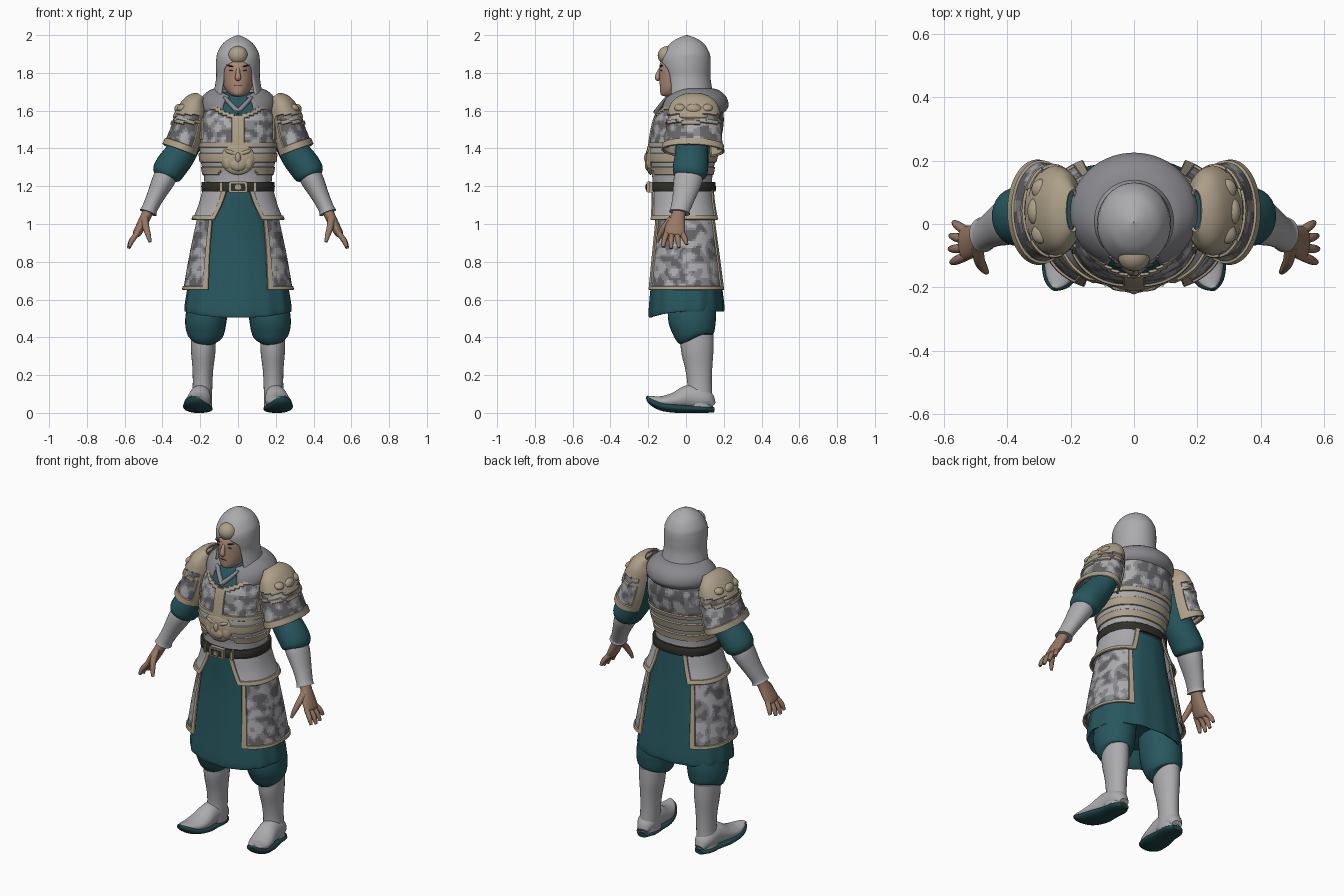
import bpy, bmesh, math
from mathutils import Vector, Matrix, noise

if "Cube" in bpy.data.objects:
    bpy.data.objects.remove(bpy.data.objects["Cube"])


def material(name, r, g, b):
    m = bpy.data.materials.new(name)
    m.use_nodes = True
    m.diffuse_color = (r, g, b, 1)
    m.node_tree.nodes["Principled BSDF"].inputs["Base Color"].default_value = (r, g, b, 1)
    return m


SILVER = material("light_silver", .41, .41, .43)
STEEL = material("steel_grey", .25, .25, .27)
DARK = material("dark_steel", .13, .13, .14)
TAN = material("tan_trim", .42, .35, .25)
TEAL = material("teal_cloth", .02, .095, .112)
SOLE = material("dark_teal", .014, .06, .066)
SKIN = material("skin", .31, .19, .13)
FACE = material("face_skin", .42, .26, .19)
LEATHER = material("dark_leather", .03, .028, .022)


def spline(rows, steps):
    """Catmull-Rom interpolation of number rows."""
    out = []
    for k in range(len(rows) - 1):
        p = [rows[max(0, min(len(rows) - 1, k + d))] for d in (-1, 0, 1, 2)]
        for s in range(steps):
            t = s / steps
            out.append([(2 * b + (c - a) * t + (2 * a - 5 * b + 4 * c - d) * t ** 2
                         + (3 * b - a - 3 * c + d) * t ** 3) / 2 for a, b, c, d in zip(*p)])
    return out + [list(rows[-1])]


def finish(name, bm, mats, thick=0, mirror=False):
    me = bpy.data.meshes.new(name)
    bm.to_mesh(me)
    bm.free()
    for m in mats:
        me.materials.append(m)
    me.shade_smooth()
    me.set_sharp_from_angle(angle=math.radians(50))
    ob = bpy.data.objects.new(name, me)
    bpy.context.collection.objects.link(ob)
    if thick:
        ob.modifiers.new("thickness", "SOLIDIFY").thickness = thick
    if mirror:
        ob.modifiers.new("mirror", "MIRROR").use_mirror_merge = False
    return ob


def build(name, rings, mat, closed=True, thick=0, mirror=False):
    """Skin a list of rings; mat is a material or a rule(u, v, centre); ruled tan faces are raised."""
    bm = bmesh.new()
    grid = [[bm.verts.new(p) for p in ring] for ring in rings]
    ni, nj = len(grid) - 1, len(grid[0]) - (0 if closed else 1)
    slots, raised = [], []
    for i in range(ni):
        for j in range(nj):
            k = (j + 1) % len(grid[0])
            f = bm.faces.new((grid[i][j], grid[i + 1][j], grid[i + 1][k], grid[i][k]))
            m = mat((i + .5) / ni, (j + .5) / nj, f.calc_center_median()) if callable(mat) else mat
            if m not in slots:
                slots.append(m)
            f.material_index = slots.index(m)
            if callable(mat) and m == TAN:
                raised.append(f)
    if closed and not thick:
        bm.faces.new(grid[0])
        bm.faces.new(grid[-1][::-1]).material_index = len(slots) - 1
    bm.normal_update()
    if raised:
        rim = bmesh.ops.inset_region(bm, faces=raised, thickness=.003, depth=.007, use_boundary=True)
        for f in rim["faces"]:
            f.material_index = slots.index(TAN)
    bmesh.ops.remove_doubles(bm, verts=bm.verts[:], dist=.00005)
    return finish(name, bm, slots, thick, mirror)


def shell(name, rows, mat, n=48, steps=6, drop=0, pleat=0, square=1, **kw):
    """Upright ovals (z, half width, front y, back y[, start angle, end angle]), top to bottom."""
    closed = len(rows[0]) == 4
    rings = []
    for i, (z, rx, yf, yb, *arc) in enumerate(spline(rows, steps)):
        a0, a1 = (max(0, arc[0]), min(360, arc[1])) if arc else (0, 360)
        ring = []
        for j in range(n if closed else n + 1):
            t = math.radians(a0 + (a1 - a0) * j / n)
            r = 1 + pleat * i / steps * math.sin(14 * t)
            s, c = (math.copysign(abs(w) ** square, w) for w in (math.sin(t), math.cos(t)))
            ring.append((rx * r * s, (yf + yb) / 2 - (yb - yf) / 2 * r * c, z - drop * max(0, c) ** 2))
        rings.append(ring)
    return build(name, rings, mat, closed, **kw)


def limb(name, rows, mat, axis=(0, 1, 0), n=20, steps=5, arc=None, mirror=True, **kw):
    """Ovals (x, y, z, radius along axis, radius across) following a path."""
    pts = spline(rows, steps)
    rings = []
    for i, (x, y, z, ra, rb) in enumerate(pts):
        tan = (Vector(pts[min(i + 1, len(pts) - 1)][:3]) - Vector(pts[max(i - 1, 0)][:3])).normalized()
        u = Vector(axis)
        u = (u - tan * u.dot(tan)).normalized()
        v = tan.cross(u)
        angles = [math.radians(-arc + 2 * arc * j / n) for j in range(n + 1)] if arc else \
                 [math.tau * j / n for j in range(n)]
        rings.append([Vector((x, y, z)) + u * ra * math.sin(a) + v * rb * math.cos(a) for a in angles])
    return build(name, rings, mat, not arc, mirror=mirror, **kw)


def blob(name, loc, size, mat, mirror=False, tilt=0):
    bm = bmesh.new()
    bmesh.ops.create_uvsphere(bm, u_segments=20, v_segments=12, radius=1,
                              matrix=Matrix.Translation(loc) @ Matrix.Rotation(tilt, 4, "Y") @ Matrix.Diagonal((*size, 1)))
    return finish(name, bm, [mat], mirror=mirror)


def box(name, loc, size, mat):
    bm = bmesh.new()
    bmesh.ops.create_cube(bm, size=1, matrix=Matrix.Translation(loc) @ Matrix.Diagonal((*size, 1)))
    bmesh.ops.bevel(bm, geom=bm.edges[:], offset=.004, segments=2, affect="EDGES")
    return finish(name, bm, [mat])


# Mottled scale armour and the panel colour rules
def mail(c):
    k = noise.noise(Vector(c) * 24)
    return DARK if k < -.15 else STEEL if k < .15 else SILVER


def panel(edge_u, edge_v, fill):
    return lambda u, v, c: TAN if u > 1 - edge_u or min(v, 1 - v) < edge_v else fill(c)


def torso_rule(u, v, c):
    x, y, z = abs(c.x), c.y, c.z
    neckline = 1.565 + .5 * x if y < 0 else 1.63
    if z > neckline:
        return TEAL
    if z > 1.405:
        edge = z > neckline - .03 or z < 1.43 or (x < .03 and y < 0) or (x > .185 and z > 1.45)
        return TAN if edge else mail(c)
    if y < 0 and z < 1.285 - 1.2 * max(0, x - .08):
        return SILVER
    return TAN if 1.255 < z < 1.305 or 1.33 < z < 1.38 else SILVER


# Robe, torso armour and belt
shell("robe", [(1.23, .165, -.165, .13), (1.0, .198, -.165, .15), (.75, .25, -.182, .18),
               (.555, .282, -.197, .202), (.55, .26, -.175, .18), (.62, .2, -.13, .13)],
      TEAL, n=96, pleat=.004, drop=.032, square=.88)
shell("torso_armour", [(1.70, .09, -.07, .11), (1.64, .16, -.12, .18), (1.56, .2, -.165, .2), (1.46, .205, -.188, .188),
                       (1.35, .2, -.198, .16), (1.26, .182, -.18, .14), (1.17, .175, -.175, .14)],
      torso_rule, n=96, steps=8, square=.88)
shell("belt", [(1.222, .188, -.188, .15), (1.218, .194, -.194, .156), (1.178, .194, -.196, .158), (1.172, .19, -.19, .152)],
      LEATHER, steps=2, square=.88)
box("buckle_frame", (0, -.196, 1.195), (.1, .026, .058), TAN)
box("buckle_inset", (0, -.207, 1.195), (.082, .012, .042), LEATHER)
box("buckle_stud", (0, -.212, 1.195), (.03, .012, .026), TAN)
for x in (-.09, .09):
    box("belt_loop", (x, -.18, 1.195), (.014, .034, .055), TAN)

# Chest medallion shaped as a beast mask
blob("medallion", (0, -.188, 1.345), (.09, .024, .085), TAN)
blob("mask_muzzle", (0, -.2, 1.315), (.045, .018, .035), TAN)
blob("mask_nose", (0, -.205, 1.35), (.016, .017, .03), TAN)
blob("mask_brows", (.035, -.2, 1.378), (.036, .013, .012), TAN, True, -.3)
blob("mask_cheeks", (.055, -.194, 1.325), (.022, .016, .035), TAN, True)

# Hip armour in two tiers
shell("lower_skirt_plates", [(1.04, .214, -.178, .168, 33, 147), (.85, .255, -.195, .192, 30, 150),
                             (.65, .29, -.212, .217, 27, 152)],
      panel(.08, .065, mail), n=60, steps=18, thick=.014, mirror=True, square=.8)
shell("upper_skirt_plates", [(1.18, .188, -.18, .15, 14, 160), (1.1, .21, -.186, .162, 20, 157),
                             (1.02, .242, -.2, .183, 27, 153)],
      panel(.19, .06, lambda c: SILVER), n=50, steps=10, thick=.012, mirror=True, square=.85)

# Cowl and neck
shell("cowl", [(1.72, .11, -.1, .13, 24, 336), (1.708, .15, -.12, .175, 24, 336), (1.67, .193, -.14, .215, 24, 336),
               (1.62, .2, -.152, .224, 24, 336), (1.585, .17, -.145, .19, 24, 336), (1.575, .11, -.09, .13, 24, 336)],
      STEEL, drop=.05, thick=.01)
shell("neck", [(1.72, .06, -.08, .06), (1.6, .065, -.085, .07)], SKIN)
shell("robe_collar", [(1.665, .08, -.09, .09), (1.63, .1, -.12, .1), (1.57, .12, -.16, .1)], TEAL)
limb("collar_lapels", [(.07, -.095, 1.67, .014, .01), (.04, -.125, 1.635, .014, .012), (-.005, -.162, 1.59, .012, .014)], STEEL)

# Head and helmet
shell("head", [(1.93, .04, -.08, .06), (1.89, .075, -.115, .09), (1.84, .086, -.14, .1), (1.78, .086, -.14, .09),
               (1.72, .072, -.138, .06), (1.685, .042, -.133, .0), (1.675, .015, -.11, -.06)], FACE)
limb("nose", [(0, -.132, 1.83, .006, .008), (0, -.147, 1.795, .012, .012), (0, -.15, 1.772, .014, .016),
              (0, -.14, 1.762, .006, .008)], FACE, mirror=False)
blob("eyebrows", (.038, -.13, 1.836), (.026, .008, .0035), LEATHER, True, -.25)
blob("eyes", (.034, -.131, 1.812), (.014, .005, .003), LEATHER, True)
blob("mouth", (0, -.138, 1.735), (.022, .003, .002), LEATHER)
shell("helmet", [(2.0, .002, .003, .007, 0, 360), (1.985, .04, -.04, .05, 0, 360), (1.955, .08, -.085, .095, 0, 360),
                 (1.91, .108, -.115, .122, 0, 360), (1.875, .115, -.13, .13, 0, 360), (1.83, .117, -.128, .13, 36, 324),
                 (1.77, .116, -.118, .13, 44, 316), (1.68, .132, -.118, .145, 46, 314)], SILVER, n=64, thick=.012)
blob("brow_plate", (0, -.098, 1.892), (.052, .052, .05), TAN)


# Shoulder armour
def shoulder_rule(u, v, c):
    if c.z > 1.575:
        return TAN
    return TAN if u > .88 or min(v, 1 - v) < .08 or 1.53 < c.z < 1.55 else mail(c)


limb("shoulder_plates", [(.195, .042, 1.675, .06, .02), (.225, .042, 1.635, .115, .06), (.25, .042, 1.56, .138, .085),
                         (.273, .04, 1.47, .15, .093), (.304, .037, 1.385, .16, .097)],
     shoulder_rule, n=44, steps=8, arc=146, thick=.012)
for label, loc, size in (("snout", (.308, .04, 1.605), (.028, .045, .032)), ("front_brow", (.295, -.03, 1.615), (.03, .032, .02)),
                         ("back_brow", (.295, .11, 1.615), (.03, .032, .02)), ("crest", (.265, .04, 1.645), (.05, .08, .018)),
                         ("jaw", (.33, .04, 1.57), (.014, .075, .014))):
    blob("shoulder_mask_" + label, loc, size, TAN, True, .4)

# Arms
limb("sleeves", [(.19, .04, 1.6, .09, .06), (.25, .035, 1.46, .085, .07), (.305, .03, 1.37, .088, .082),
                 (.35, .025, 1.31, .093, .085), (.378, .022, 1.268, .09, .08), (.39, .02, 1.245, .07, .06)], TEAL, n=28)
limb("bracers", [(.365, .02, 1.285, .072, .06), (.395, .01, 1.23, .076, .06), (.44, -.012, 1.14, .06, .046),
                 (.468, -.03, 1.08, .052, .042), (.476, -.034, 1.06, .056, .047)], SILVER, n=28)
limb("palms", [(.47, -.033, 1.08, .035, .028), (.488, -.042, 1.04, .038, .028), (.513, -.055, .99, .052, .026),
               (.535, -.062, .95, .054, .022), (.541, -.064, .938, .044, .014)], SKIN)
for i, label in enumerate(("index", "middle", "ring", "little")):
    k = (i - 1.5) * .026
    reach = (.9, 1, .95, .75)[i]
    limb(label + "_fingers", [(.53, -.062 + k, .955, .015, .015), (.53 + .034 * reach, -.06 + 1.4 * k, .955 - .045 * reach, .014, .014),
                              (.53 + .05 * reach, -.058 + 1.6 * k, .955 - .085 * reach, .009, .009)], SKIN, n=10)
limb("thumbs", [(.495, -.075, 1.03, .018, .02), (.488, -.115, .985, .017, .018), (.475, -.14, .94, .014, .014),
                (.465, -.152, .905, .008, .008)], SKIN, n=10)

# Legs and boots
limb("trousers", [(.12, .03, .78, .1, .09), (.15, .03, .62, .12, .105), (.168, .032, .51, .128, .11),
                  (.174, .04, .44, .115, .104), (.18, .045, .4, .098, .088), (.182, .05, .385, .065, .055)], TEAL, n=28)
limb("boot_shafts", [(.184, .058, .415, .088, .066), (.184, .06, .33, .086, .065), (.186, .068, .23, .071, .055),
                     (.188, .072, .14, .065, .052), (.192, .068, .06, .075, .055), (.194, .066, .02, .076, .056)], SILVER, n=28)
limb("boot_feet", [(.19, .143, .04, .03, .02), (.194, .1, .07, .054, .055), (.2, .02, .082, .058, .066),
                   (.21, -.06, .064, .066, .045), (.226, -.125, .06, .06, .03), (.242, -.18, .075, .034, .014),
                   (.251, -.203, .088, .006, .004)], SILVER, axis=(1, 0, 0), n=28)
limb("boot_soles", [(.19, .148, .016, .03, .014), (.195, .1, .02, .06, .02), (.2, .03, .022, .064, .022),
                    (.21, -.05, .026, .074, .026), (.227, -.13, .038, .066, .026), (.242, -.185, .063, .043, .019),
                    (.251, -.207, .085, .01, .006)], SOLE, axis=(1, 0, 0), n=24)
